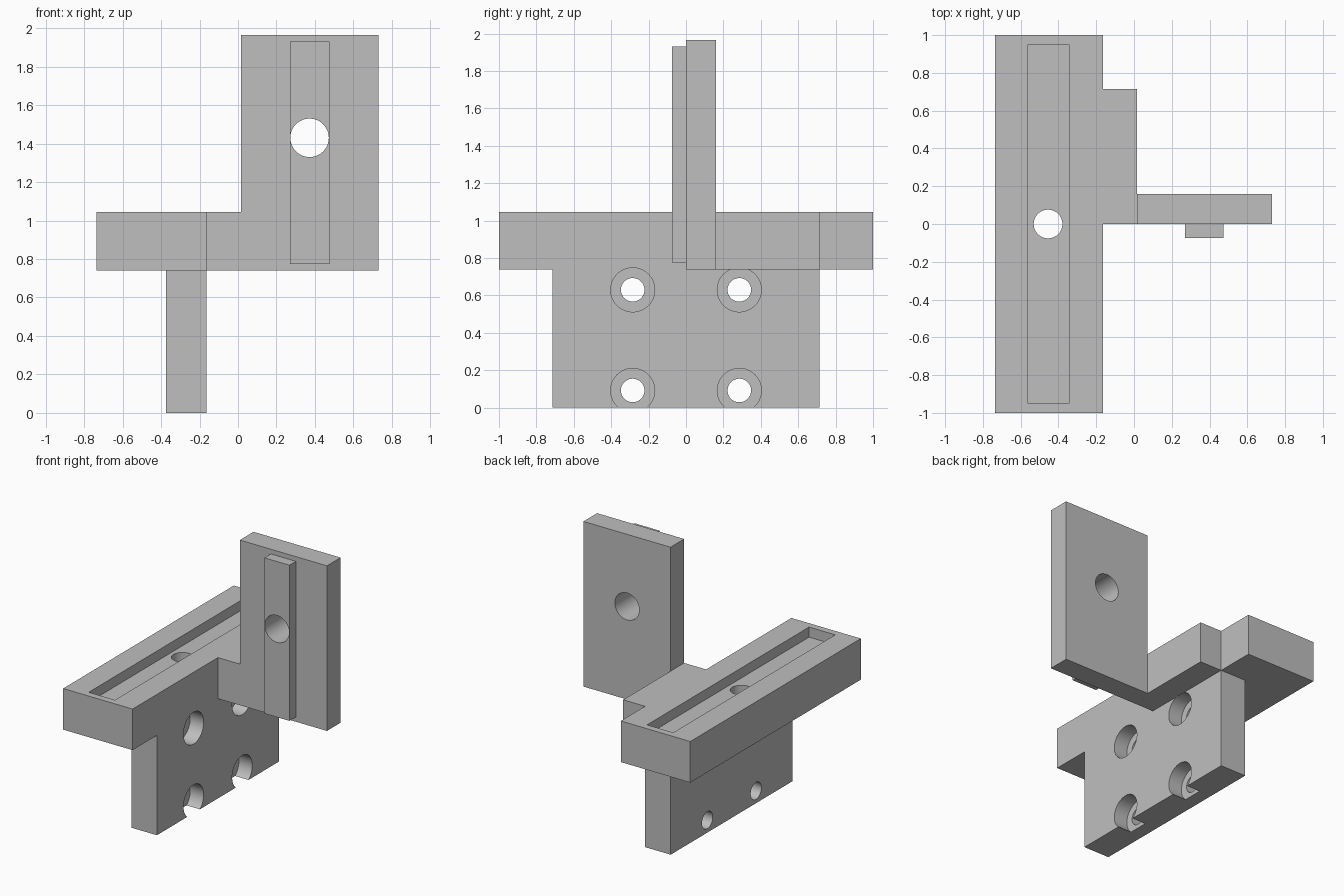
import bpy, bmesh
from math import radians
from mathutils import Matrix, Vector

default = bpy.data.objects.get("Cube")
if default:
    bpy.data.objects.remove(default, do_unlink=True)

grey = bpy.data.materials.new("plain grey")
grey.use_nodes = True
grey.diffuse_color = (0.52, 0.52, 0.52, 1)
grey.node_tree.nodes["Principled BSDF"].inputs["Base Color"].default_value = grey.diffuse_color


def add_object(name, bm):
    mesh = bpy.data.meshes.new(name)
    bm.to_mesh(mesh)
    bm.free()
    mesh.materials.append(grey)
    obj = bpy.data.objects.new(name, mesh)
    bpy.context.collection.objects.link(obj)
    return obj


def box(name, x, y, z):
    """Box from (min, max) ranges on each axis."""
    bm = bmesh.new()
    size = [r[1] - r[0] for r in (x, y, z)]
    centre = Vector([(r[0] + r[1]) / 2 for r in (x, y, z)])
    bmesh.ops.create_cube(bm, size=1, matrix=Matrix.Translation(centre) @ Matrix.Diagonal((*size, 1)))
    return add_object(name, bm)


def cylinder(name, axis, centre, radius, length):
    bm = bmesh.new()
    turn = Vector((0, 0, 1)).rotation_difference(Vector(axis)).to_matrix().to_4x4()
    bmesh.ops.create_cone(bm, cap_ends=True, segments=48, radius1=radius, radius2=radius,
                          depth=length, matrix=Matrix.Translation(centre) @ turn)
    return add_object(name, bm)


def combine(target, others, operation):
    """Apply a boolean with each helper and remove the helper."""
    bpy.context.view_layer.objects.active = target
    for other in others:
        other.hide_render = True
        mod = target.modifiers.new("combine", 'BOOLEAN')
        mod.operation, mod.solver, mod.object = operation, 'EXACT', other
        bpy.ops.object.modifier_apply(modifier=mod.name)
        bpy.data.objects.remove(other, do_unlink=True)


X, Y, Z = (1, 0, 0), (0, 1, 0), (0, 0, 1)
BAR_Z = (0.74, 1.045)

# Long bar with the hanging mounting plate
bracket = box("bracket", (-0.735, -0.165), (-1, 1), BAR_Z)
combine(bracket, [box("mounting_plate", (-0.375, -0.165), (-0.715, 0.715), (0, 0.74))], 'UNION')

# Slot and through hole in the bar
cuts = [box("slot", (-0.56, -0.345), (-0.95, 0.95), (0.97, 1.2)),
        cylinder("bar_hole", Z, (-0.455, 0, 0.9), 0.076, 1)]

# Four counterbored screw holes in the mounting plate
for y in (-0.285, 0.285):
    for z in (0.092, 0.63):
        cuts.append(cylinder("screw_hole", X, (-0.27, y, z), 0.063, 0.4))
        cuts.append(cylinder("counterbore", X, (-0.17, y, z), 0.118, 0.21))
combine(bracket, cuts, 'DIFFERENCE')

# Upright plate with its raised rib and hole
upright = box("upright_plate", (0.015, 0.73), (0, 0.16), (0.74, 1.965))
combine(upright, [box("rib", (0.27, 0.475), (-0.075, 0), (0.775, 1.93))], 'UNION')
combine(upright, [cylinder("upright_hole", Y, (0.372, 0, 1.43), 0.1, 1)], 'DIFFERENCE')

# Connecting block joins bar and upright plate
block = box("connecting_block", (-0.165, 0.015), (0, 0.715), BAR_Z)
combine(bracket, [block, upright], 'UNION')

# Merge coplanar faces, then shade the hole walls smooth
bm = bmesh.new()
bm.from_mesh(bracket.data)
bmesh.ops.remove_doubles(bm, verts=bm.verts, dist=0.0001)
bmesh.ops.dissolve_limit(bm, angle_limit=radians(0.5), verts=bm.verts, edges=bm.edges)
bm.to_mesh(bracket.data)
bm.free()
bpy.ops.object.select_all(action='DESELECT')
bracket.select_set(True)
bpy.context.view_layer.objects.active = bracket
bpy.ops.object.shade_smooth_by_angle(angle=radians(30))
